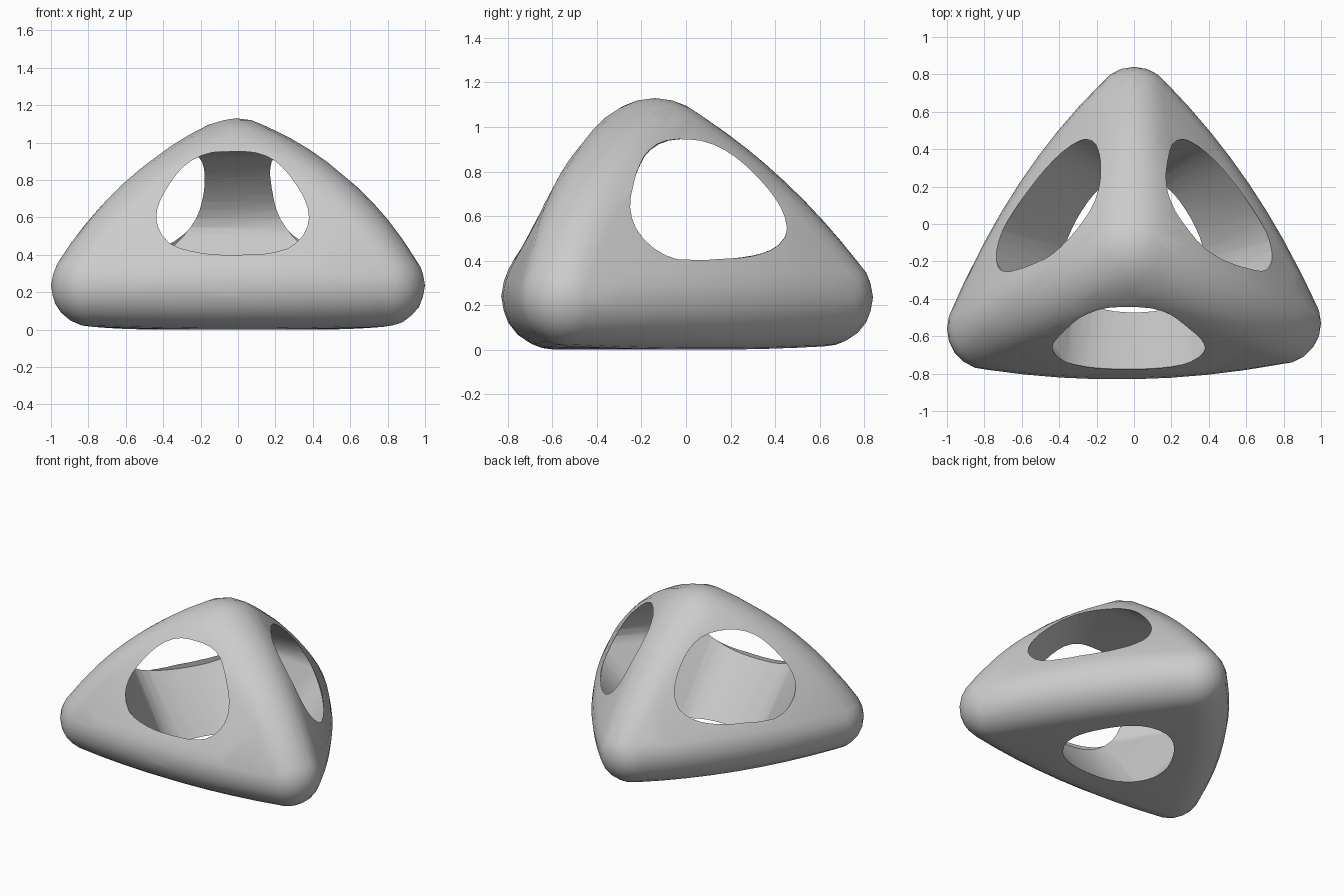
import bpy, bmesh, math
from mathutils import Vector

if "Cube" in bpy.data.objects:
    bpy.data.objects.remove(bpy.data.objects["Cube"])

grey = bpy.data.materials.new("grey")
grey.diffuse_color = (0.6, 0.6, 0.6, 1)
grey.use_nodes = True
grey.node_tree.nodes["Principled BSDF"].inputs["Base Color"].default_value = grey.diffuse_color

# Corner balls of the rounded tetrahedron: centre and radius
left = (Vector((-0.78, -0.56, 0.235)), 0.22)
right = (Vector((0.78, -0.53, 0.235)), 0.22)
back = (Vector((0, 0.62, 0.235)), 0.22)
apex = (Vector((-0.01, -0.14, 0.80)), 0.33)

# Edges: two corners and the ball at the bulging middle
edges = [
    (left, right, (Vector((0, -0.59, 0.24)), 0.24)),
    (right, back, (Vector((0.42, 0.075, 0.24)), 0.24)),
    (left, back, (Vector((-0.42, 0.075, 0.24)), 0.24)),
    (left, apex, (Vector((-0.435, -0.37, 0.59)), 0.265)),
    (right, apex, (Vector((0.435, -0.37, 0.59)), 0.265)),
    (back, apex, (Vector((0, 0.265, 0.56)), 0.265)),
]

# Rounded three-cornered holes, one per face: centre and two half-axes
holes = [
    ((-0.03, -0.65, 0.64), (0.39, 0, 0), (0, 0.125, 0.29)),
    ((0.45, 0.09, 0.635), (0.24, -0.33, 0), (-0.125, -0.08, 0.285)),
    ((-0.45, 0.09, 0.635), (-0.24, -0.33, 0), (0.125, -0.08, 0.285)),
    ((0, -0.13, 0.0), (0.36, 0, 0), (0, 0.36, 0)),
]
CORE = Vector((0, -0.1, 0.45))


def blend(a, m, b, t):
    """Quadratic passing through a, m and b."""
    return a * (1 - t) * (1 - 2 * t) + m * 4 * t * (1 - t) + b * t * (2 * t - 1)


def hull_object(name, points, merge):
    """Convex hull of a point cloud as a new object."""
    bm = bmesh.new()
    for p in points:
        bm.verts.new(p)
    bmesh.ops.remove_doubles(bm, verts=bm.verts[:], dist=merge)
    bmesh.ops.convex_hull(bm, input=bm.verts[:])
    bmesh.ops.delete(bm, geom=[v for v in bm.verts if not v.link_faces], context='VERTS')
    bmesh.ops.recalc_face_normals(bm, faces=bm.faces[:])
    mesh = bpy.data.meshes.new(name)
    bm.to_mesh(mesh)
    bm.free()
    mesh.materials.append(grey)
    obj = bpy.data.objects.new(name, mesh)
    bpy.context.collection.objects.link(obj)
    return obj


# Outer body: hull around balls swept along the edges
STEPS = 8
bm = bmesh.new()
for (a, ra), (b, rb), (m, rm) in edges:
    for i in range(STEPS + 1):
        t = i / STEPS
        ball = bmesh.ops.create_icosphere(bm, subdivisions=3, radius=blend(ra, rm, rb, t))
        bmesh.ops.translate(bm, verts=ball["verts"], vec=blend(a, m, b, t))
points = [v.co.copy() for v in bm.verts]
bm.free()
frame = hull_object("rounded_frame", points, 0.01)

# Hollow core: hull joining the four hole rims, with a domed cap over each
SIDES = 40
points = []
for c, u, v in holes:
    c, u, v = Vector(c), Vector(u), Vector(v)
    n = u.cross(v).normalized()
    if n.dot(c - CORE) < 0:
        n = -n
    for k in range(SIDES):
        ang = 2 * math.pi * k / SIDES
        f = 1 + 0.07 * math.cos(3 * (ang - math.pi / 2))
        points.append(c + (u * math.cos(ang) + v * math.sin(ang)) * f + n * 0.01)
    points.append(c + n * 0.15)
core = hull_object("core_cutter", points, 0.0001)
core.hide_render = True

cut = frame.modifiers.new("hollow", 'BOOLEAN')
cut.operation = 'DIFFERENCE'
cut.solver = 'EXACT'
cut.object = core
bpy.ops.object.select_all(action='DESELECT')
frame.select_set(True)
bpy.context.view_layer.objects.active = frame
bpy.ops.object.modifier_apply(modifier="hollow")
bpy.data.objects.remove(core)

# Smooth skin with crisp hole rims
bpy.ops.object.shade_smooth_by_angle(angle=0.6)
